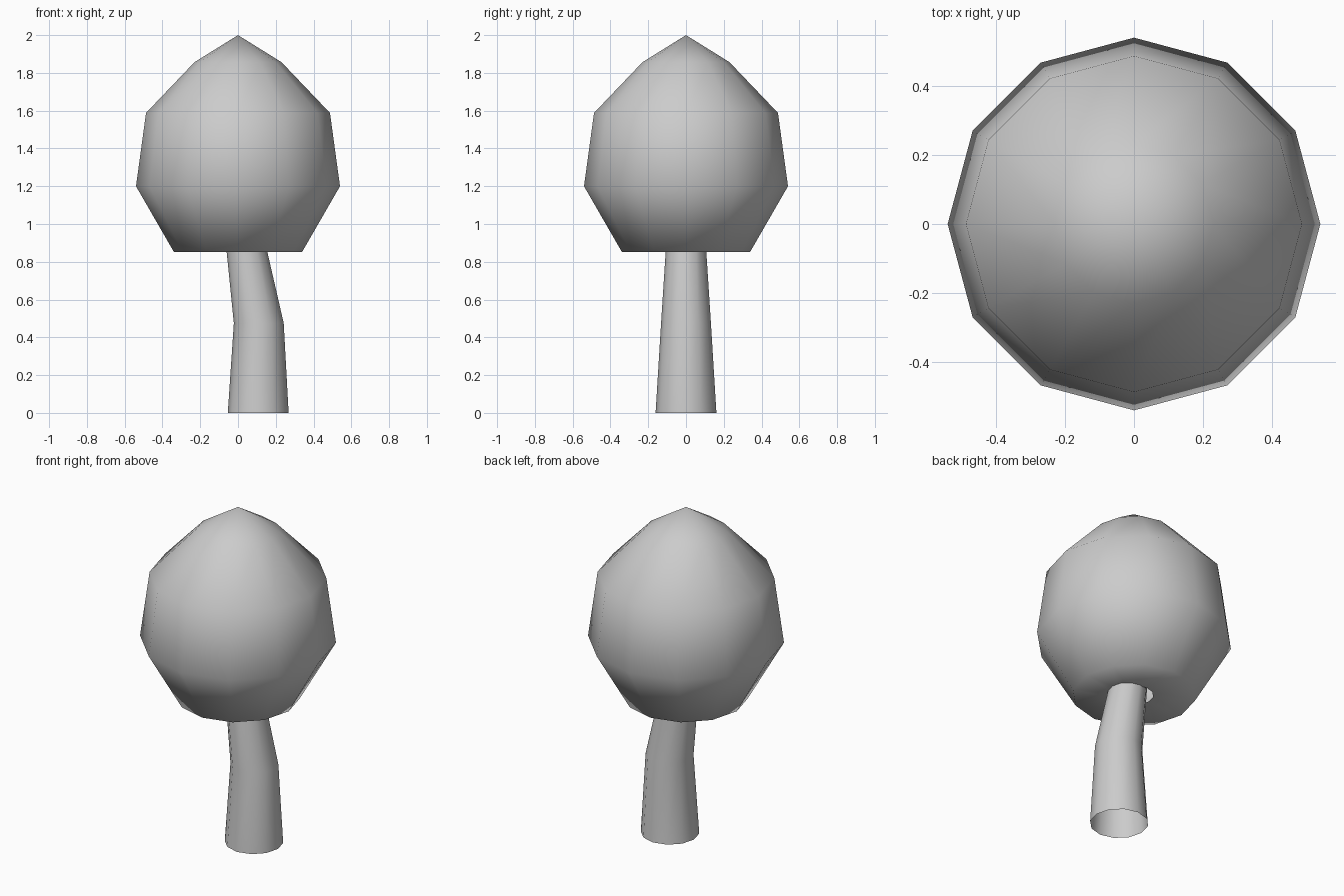
import bpy, bmesh
from math import cos, sin, pi

if "Cube" in bpy.data.objects:
    bpy.data.objects.remove(bpy.data.objects["Cube"])

SIDES = 12


def build_rings(name, rings, apex=None):
    """Skin a stack of (centre_x, z, radius) rings, with an optional top point."""
    bm = bmesh.new()
    loops = [[bm.verts.new((cx + r * cos(2 * pi * i / SIDES), r * sin(2 * pi * i / SIDES), z))
              for i in range(SIDES)] for cx, z, r in rings]
    for low, high in zip(loops, loops[1:]):
        for i in range(SIDES):
            j = (i + 1) % SIDES
            bm.faces.new((low[i], low[j], high[j], high[i]))
    if apex:
        tip = bm.verts.new(apex)
        for i in range(SIDES):
            bm.faces.new((loops[-1][i], loops[-1][(i + 1) % SIDES], tip))
    for face in bm.faces:
        face.smooth = True
    mesh = bpy.data.meshes.new(name)
    bm.to_mesh(mesh)
    bm.free()
    obj = bpy.data.objects.new(name, mesh)
    bpy.context.collection.objects.link(obj)
    return obj


# Bent, tapering trunk, open at both ends
build_rings("trunk", [(0.107, 0, 0.161), (0.11, 0.475, 0.132), (0.01, 1.08, 0.093)])

# Leafy crown: flat underside with a hole for the trunk, pointed top
build_rings("crown", [(0, 0.853, 0.107), (0, 0.853, 0.34), (0, 1.2, 0.54),
                      (0, 1.588, 0.487), (0, 1.857, 0.23)], apex=(0, 0, 2))
